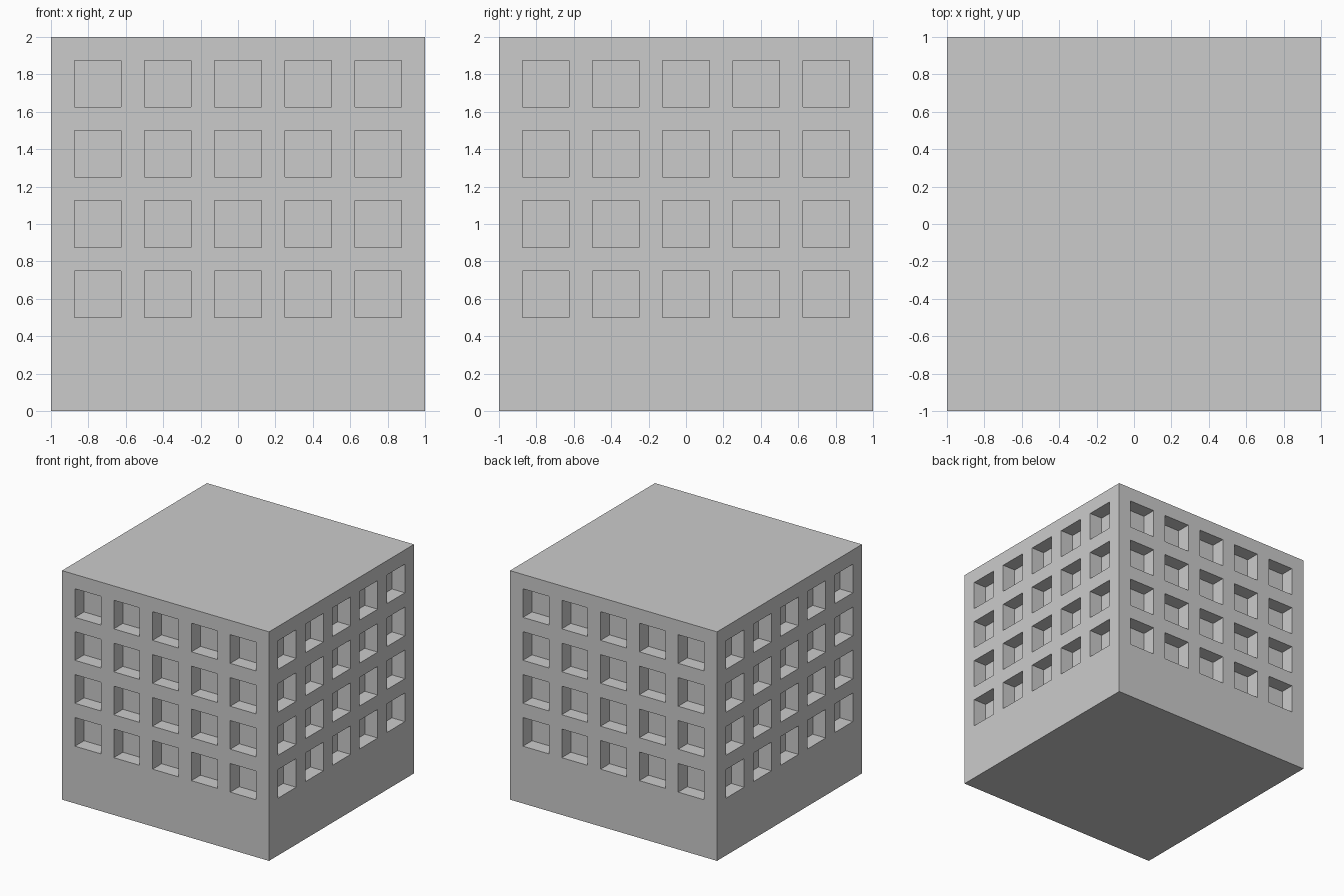
import bpy
import bmesh
from mathutils import Vector

default_cube = bpy.data.objects.get("Cube")
if default_cube:
    bpy.data.objects.remove(default_cube, do_unlink=True)

PITCH = 0.375      # distance between window centres
HALF = 0.125       # half a window's width
DEPTH = 0.125      # window recess
COLUMNS = [PITCH * (i - 2) for i in range(5)]
ROWS = [0.625 + PITCH * i for i in range(4)]

# Plain grey wall material
grey = bpy.data.materials.new("grey_wall")
grey.use_nodes = True
colour = (0.6, 0.6, 0.6, 1)
grey.diffuse_color = colour
grey.node_tree.nodes["Principled BSDF"].inputs["Base Color"].default_value = colour


def cut(bm, axis, centres):
    """Slice the block along both borders of every window strip."""
    normal = Vector((0, 0, 0))
    normal[axis] = 1
    for centre in centres:
        for side in (-HALF, HALF):
            bmesh.ops.bisect_plane(bm, geom=bm.verts[:] + bm.edges[:] + bm.faces[:],
                                   plane_co=normal * (centre + side), plane_no=normal)


def near(value, centres):
    return any(abs(value - c) < 0.01 for c in centres)


def is_window(face):
    c, n = face.calc_center_median(), face.normal
    if abs(n.z) > 0.5:
        return False
    across = c.y if abs(n.x) > 0.5 else c.x
    return near(across, COLUMNS) and near(c.z, ROWS)


# Solid block
bm = bmesh.new()
bmesh.ops.create_cube(bm, size=2)
bmesh.ops.translate(bm, verts=bm.verts, vec=(0, 0, 1))
cut(bm, 0, COLUMNS)
cut(bm, 1, COLUMNS)
cut(bm, 2, ROWS)

# Recessed windows on all four walls
bm.normal_update()
windows = [f for f in bm.faces if is_window(f)]
bmesh.ops.inset_individual(bm, faces=windows, thickness=0, depth=-DEPTH)
bm.normal_update()

mesh = bpy.data.meshes.new("building")
bm.to_mesh(mesh)
bm.free()
mesh.materials.append(grey)
building = bpy.data.objects.new("building", mesh)
bpy.context.collection.objects.link(building)
